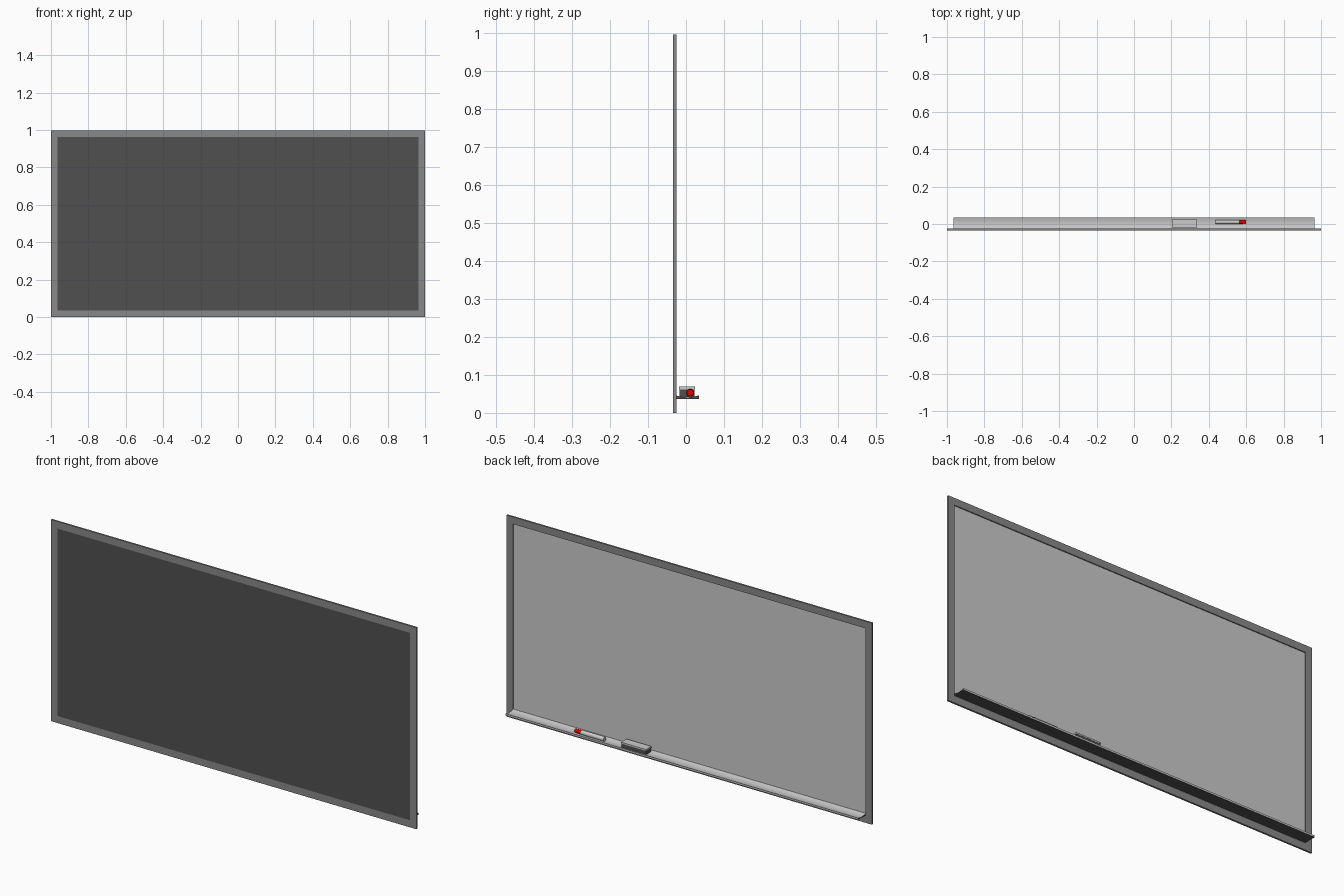
import bpy, bmesh, math
from mathutils import Matrix

if "Cube" in bpy.data.objects:
    bpy.data.objects.remove(bpy.data.objects["Cube"])

FRAME_GREY = (0.25, 0.25, 0.25, 1)
DARK = (0.08, 0.08, 0.08, 1)
RED = (0.8, 0.0, 0.0, 1)


def make(name, bm, color=None):
    bmesh.ops.recalc_face_normals(bm, faces=bm.faces[:])
    me = bpy.data.meshes.new(name)
    bm.to_mesh(me)
    bm.free()
    ob = bpy.data.objects.new(name, me)
    bpy.context.collection.objects.link(ob)
    if color:
        mat = bpy.data.materials.new(name + "_paint")
        mat.diffuse_color = color
        mat.use_nodes = True
        mat.node_tree.nodes["Principled BSDF"].inputs["Base Color"].default_value = mat.diffuse_color
        me.materials.append(mat)
    return ob


def box(name, lo, hi, color=None):
    bm = bmesh.new()
    bmesh.ops.create_cube(bm, size=1)
    for v in bm.verts:
        v.co = [(a + b) / 2 + c * (b - a) for a, b, c in zip(lo, hi, v.co)]
    return make(name, bm, color)


def extrude_x(name, profile, x0, x1, color=None):
    bm = bmesh.new()
    face = bm.faces.new([bm.verts.new((x0, y, z)) for y, z in profile])
    cap = bmesh.ops.extrude_face_region(bm, geom=[face], use_keep_orig=True)["geom"]
    bmesh.ops.translate(bm, vec=(x1 - x0, 0, 0),
                        verts=[g for g in cap if isinstance(g, bmesh.types.BMVert)])
    return make(name, bm, color)


def rod_x(name, x0, x1, r0, r1, y, z, color=None):
    bm = bmesh.new()
    mat = Matrix.Translation(((x0 + x1) / 2, y, z)) @ Matrix.Rotation(math.pi / 2, 4, 'Y')
    bmesh.ops.create_cone(bm, cap_ends=True, segments=16, radius1=r0, radius2=r1,
                          depth=x1 - x0, matrix=mat)
    return make(name, bm, color)


# Mitred frame: rectangular section swept round the four corners
W, H = 0.035, 0.997
BACK, FRONT = -0.034, -0.025
bm = bmesh.new()
rings = []
for inset, y in ((0, BACK), (0, FRONT), (W, FRONT), (W, BACK)):
    rings.append([bm.verts.new((sx * (1 - inset), y, H / 2 + sz * (H / 2 - inset)))
                  for sx, sz in ((-1, -1), (1, -1), (1, 1), (-1, 1))])
for i in range(4):
    a, b = rings[i], rings[(i + 1) % 4]
    for j in range(4):
        k = (j + 1) % 4
        bm.faces.new((a[j], a[k], b[k], b[j]))
make("board_frame", bm, FRAME_GREY)

# Writing surface with a dark backing, set into the frame
panel = box("writing_panel", (-1 + W, BACK, W), (1 - W, -0.030, H - W))
backing = bpy.data.materials.new("dark_backing")
backing.diffuse_color = DARK
backing.use_nodes = True
backing.node_tree.nodes["Principled BSDF"].inputs["Base Color"].default_value = backing.diffuse_color
panel.data.materials.append(None)
panel.data.materials.append(backing)
for f in panel.data.polygons:
    f.material_index = 1 if f.normal.y < -0.5 else 0

# Pen tray with a shallow curved top, dark underneath and at the ends
y0, y1, n = -0.027, 0.034, 10
top = [(y1 + (y0 - y1) * i / n, 0.046 - 0.005 * math.sin(math.pi * i / n))
       for i in range(n + 1)]
tray = extrude_x("pen_tray", [(y0, 0.037), (y1, 0.037)] + top, -0.965, 0.965)
tray.data.materials.append(None)
tray.data.materials.append(backing)
for f in tray.data.polygons:
    f.material_index = 1 if f.normal.z < -0.5 or abs(f.normal.x) > 0.5 else 0

# Eraser: dark felt under a lighter handle
box("eraser_felt", (0.203, -0.017, 0.042), (0.337, 0.023, 0.062), DARK)
box("eraser_handle", (0.202, -0.018, 0.062), (0.338, 0.024, 0.069))

# Marker: barrel and tapered red cap
rod_x("marker_barrel", 0.437, 0.562, 0.011, 0.011, 0.011, 0.053)
rod_x("marker_cap", 0.562, 0.598, 0.0105, 0.009, 0.011, 0.053, RED)
for nm in ("marker_barrel", "marker_cap", "pen_tray"):
    ob = bpy.data.objects[nm]
    bpy.ops.object.select_all(action='DESELECT')
    ob.select_set(True)
    bpy.context.view_layer.objects.active = ob
    bpy.ops.object.shade_smooth_by_angle(angle=math.radians(35))
